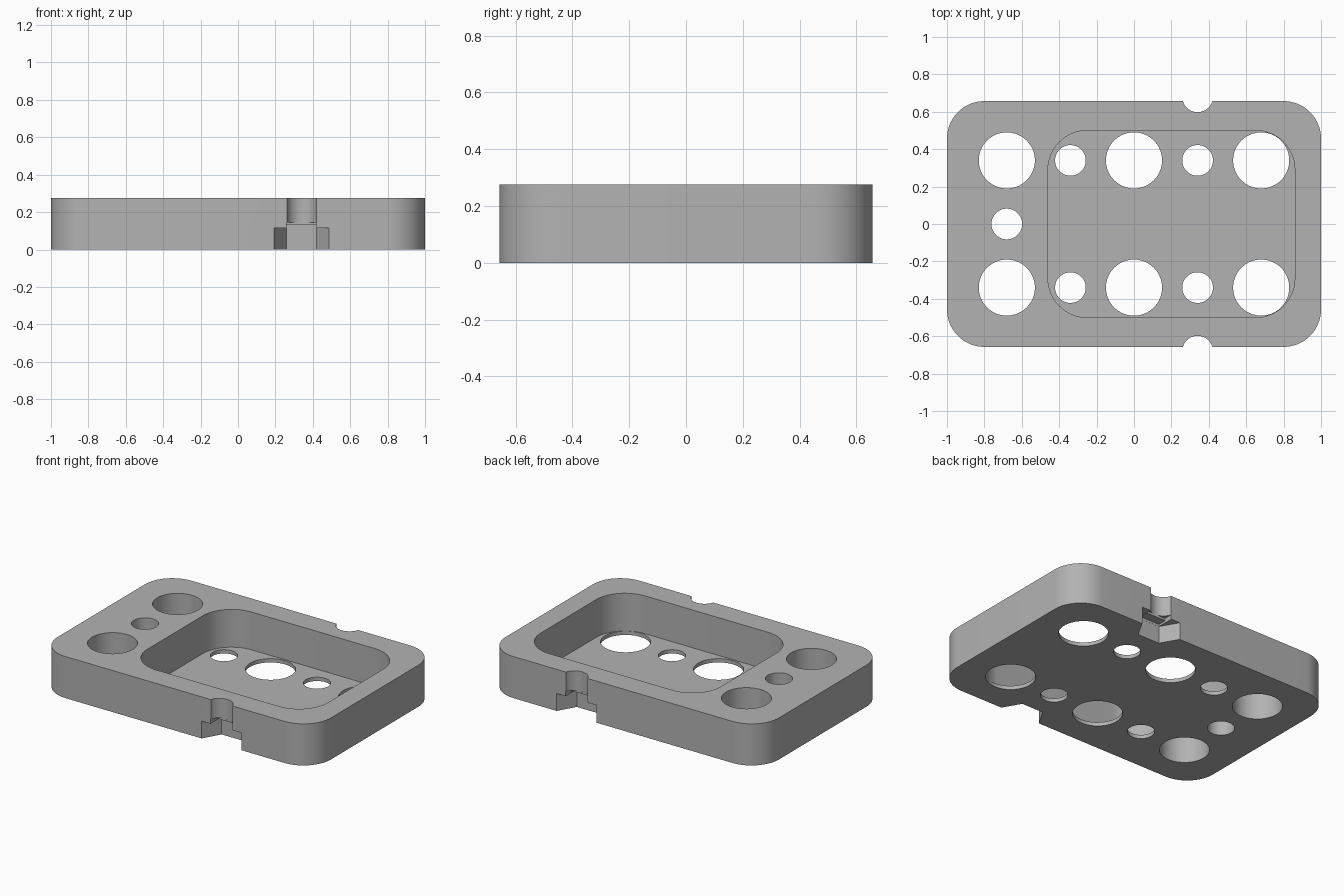
import bpy
import bmesh
from math import sin, cos, pi, sqrt

cube = bpy.data.objects.get("Cube")
if cube:
    bpy.data.objects.remove(cube, do_unlink=True)

HEIGHT = 0.275
FLOOR = 0.025
PITCH = 0.34
BIG, SMALL, NUT = 0.15, 0.082, 0.16

grey = bpy.data.materials.new("plain grey")
grey.use_nodes = True
grey.diffuse_color = (0.45, 0.45, 0.45, 1)
grey.node_tree.nodes["Principled BSDF"].inputs["Base Color"].default_value = grey.diffuse_color


def prism(name, outline, z0, z1):
    """Extrude a flat outline from z0 up to z1."""
    bm = bmesh.new()
    face = bm.faces.new([bm.verts.new((x, y, z0)) for x, y in outline])
    top = bmesh.ops.extrude_face_region(bm, geom=[face])["geom"]
    bmesh.ops.translate(bm, vec=(0, 0, z1 - z0),
                        verts=[g for g in top if isinstance(g, bmesh.types.BMVert)])
    bmesh.ops.recalc_face_normals(bm, faces=bm.faces)
    mesh = bpy.data.meshes.new(name)
    bm.to_mesh(mesh)
    bm.free()
    mesh.materials.append(grey)
    obj = bpy.data.objects.new(name, mesh)
    bpy.context.collection.objects.link(obj)
    return obj


def ring(x, y, r, n=64):
    return [(x + r * cos(2 * pi * i / n), y + r * sin(2 * pi * i / n)) for i in range(n)]


def rounded(x0, x1, y0, y1, r=0.0, n=16):
    """Rectangle outline, with rounded corners when r is given."""
    if r == 0:
        return [(x0, y0), (x1, y0), (x1, y1), (x0, y1)]
    centres = [(x1 - r, y1 - r), (x0 + r, y1 - r), (x0 + r, y0 + r), (x1 - r, y0 + r)]
    return [(cx + r * cos((q + i / n) * pi / 2), cy + r * sin((q + i / n) * pi / 2))
            for q, (cx, cy) in enumerate(centres) for i in range(n + 1)]


def cut(body, outline, z0, z1):
    """Subtract a prism from the body and discard the cutter."""
    cutter = prism("cutter", outline, z0, z1)
    cutter.hide_render = True
    mod = body.modifiers.new("cut", "BOOLEAN")
    mod.operation = "DIFFERENCE"
    mod.solver = "EXACT"
    mod.object = cutter
    bpy.context.view_layer.objects.active = body
    bpy.ops.object.modifier_apply(modifier=mod.name)
    bpy.data.objects.remove(cutter, do_unlink=True)


# Rounded plate with a deep rounded pocket
plate = prism("tray_plate", rounded(-1, 1, -0.657, 0.657, 0.2), 0, HEIGHT)
cut(plate, rounded(-0.46, 0.86, -0.5, 0.5, 0.21), FLOOR, HEIGHT + 0.1)

# Rows of large and small through holes, alternating along the length
for side in (-1, 1):
    for step in range(-2, 3):
        radius = SMALL if step % 2 else BIG
        cut(plate, ring(step * PITCH, side * PITCH, radius), -0.1, HEIGHT + 0.1)
cut(plate, ring(-2 * PITCH, 0, SMALL), -0.1, HEIGHT + 0.1)

# Edge notches: hexagonal nut seat, two bridging steps, round bolt channel
for side in (-1, 1):
    x, y = PITCH, side * 2 * PITCH
    half = NUT / 2
    deep = NUT * sqrt(3) / 2 - 0.0005
    cut(plate, ring(x, y, NUT, 6), -0.1, 0.115)
    cut(plate, rounded(x - half, x + half, y - deep, y + deep), 0.11, 0.13)
    cut(plate, rounded(x - half, x + half, y - half, y + half), 0.12, 0.145)
    cut(plate, ring(x, y, SMALL), 0.14, HEIGHT + 0.1)

# Smooth the curved walls, keep the edges crisp
bpy.ops.object.select_all(action="DESELECT")
plate.select_set(True)
bpy.context.view_layer.objects.active = plate
bpy.ops.object.shade_smooth_by_angle(angle=pi / 6)
